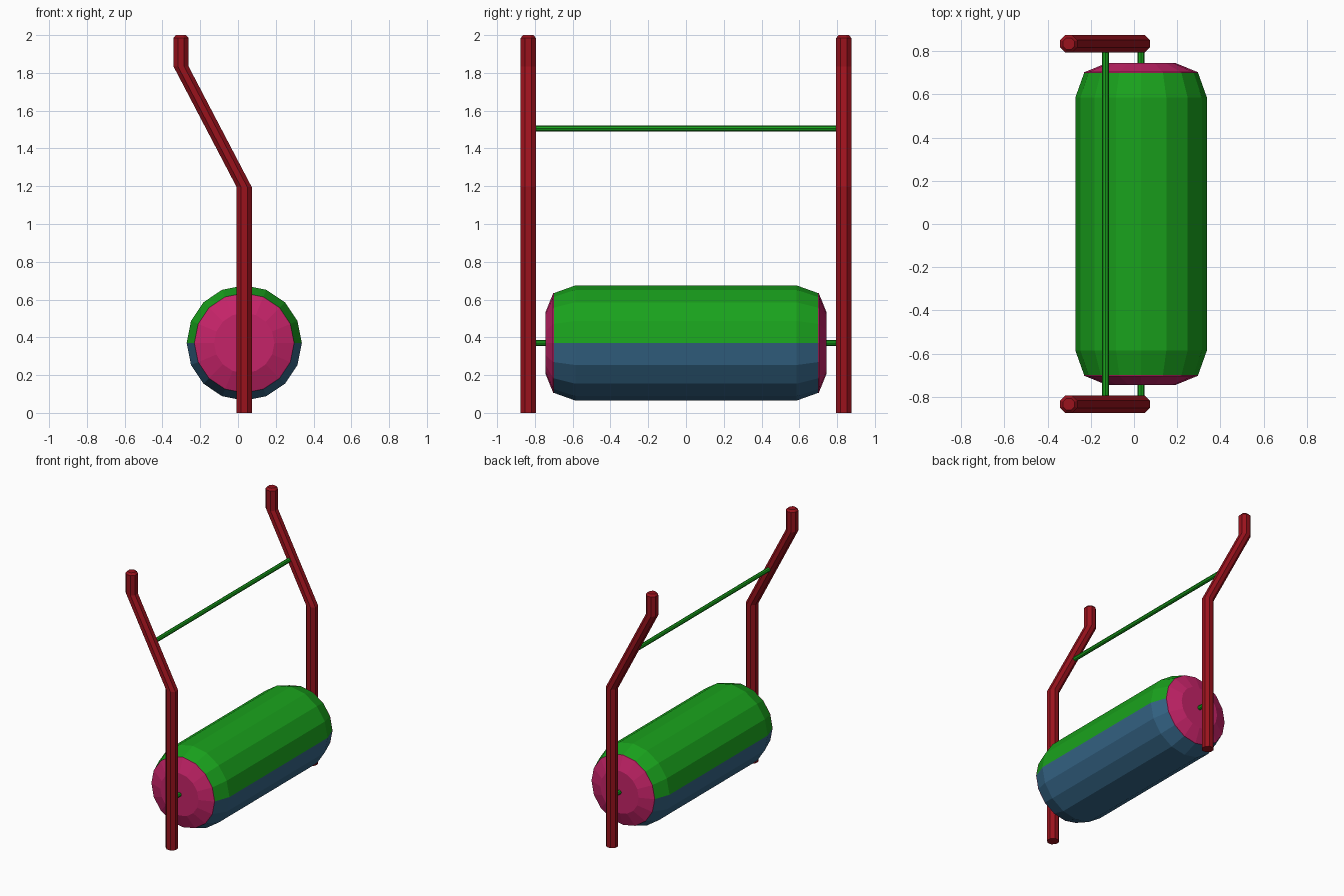
import bpy, bmesh
from math import sin, cos, pi
from mathutils import Vector

if "Cube" in bpy.data.objects:
    bpy.data.objects.remove(bpy.data.objects["Cube"])

AX, AZ = 0.033, 0.37      # drum axis
POST_Y = 0.835


def material(name, rgb):
    m = bpy.data.materials.new(name)
    m.diffuse_color = (*rgb, 1)
    m.use_nodes = True
    m.node_tree.nodes["Principled BSDF"].inputs["Base Color"].default_value = m.diffuse_color
    return m


RED = material("dark red", (0.32, 0.006, 0.012))
GREEN = material("green", (0.01, 0.36, 0.012))
BLUE = material("steel blue", (0.035, 0.13, 0.24))
PINK = material("magenta", (0.56, 0.017, 0.14))


def loft(name, rings, mat, closed=True, caps=(True, True)):
    """Skin a series of equally sized point rings."""
    bm = bmesh.new()
    rows = [[bm.verts.new(p) for p in ring] for ring in rings]
    n = len(rows[0])
    for a, b in zip(rows, rows[1:]):
        for i in range(n if closed else n - 1):
            j = (i + 1) % n
            bm.faces.new((a[i], a[j], b[j], b[i]))
    if caps[0]:
        bm.faces.new(rows[0][::-1])
    if caps[1]:
        bm.faces.new(rows[-1])
    bmesh.ops.recalc_face_normals(bm, faces=bm.faces)
    # open shells: make faces point away from the drum axis
    if not closed:
        bm.normal_update()
        out = sum(f.normal.dot(f.calc_center_median() - Vector((AX, 0, AZ))) for f in bm.faces)
        if out < 0:
            bmesh.ops.reverse_faces(bm, faces=bm.faces)
    me = bpy.data.meshes.new(name)
    bm.to_mesh(me)
    bm.free()
    me.materials.append(mat)
    ob = bpy.data.objects.new(name, me)
    bpy.context.collection.objects.link(ob)
    return ob


def y_ring(x, y, z, r, n, start=0, count=None):
    """Points of an n-gon around a y-parallel axis."""
    return [(x + r * cos(2 * pi * k / n), y, z + r * sin(2 * pi * k / n))
            for k in range(start, start + (count or n))]


# drum shell: upper and lower halves
shell = [(-0.70, 0.264), (-0.585, 0.305), (0.585, 0.305), (0.70, 0.264)]
for name, start, mat in (("drum_upper_half", 0, GREEN), ("drum_lower_half", 8, BLUE)):
    loft(name, [y_ring(AX, y, AZ, r, 16, start, 9) for y, r in shell], mat,
         closed=False, caps=(False, False))

# drum end caps
for side, s in (("front", -1), ("back", 1)):
    loft(f"drum_end_{side}",
         [y_ring(AX, s * y, AZ, r, 16) for y, r in ((0.69, 0.265), (0.703, 0.264), (0.745, 0.16))],
         PINK, caps=(False, True))

# axle and upper cross bar
for name, x, z in (("axle", AX, AZ), ("cross_bar", -0.132, 1.505)):
    loft(name, [y_ring(x, y, z, 0.016, 8) for y in (-0.81, 0.81)], GREEN)

# bent octagonal posts with a chamfered top
path = [(AX, 0, 1), (AX, 1.195, 1), (-0.302, 1.835, 1), (-0.302, 1.985, 1), (-0.302, 2.0, 0.68)]
R = 0.04 / cos(pi / 8)
for side, s in (("front", -1), ("back", 1)):
    loft(f"post_{side}",
         [[(x + R * k * cos(pi / 8 + i * pi / 4), s * POST_Y + R * k * sin(pi / 8 + i * pi / 4), z)
           for i in range(8)] for x, z, k in path], RED)
